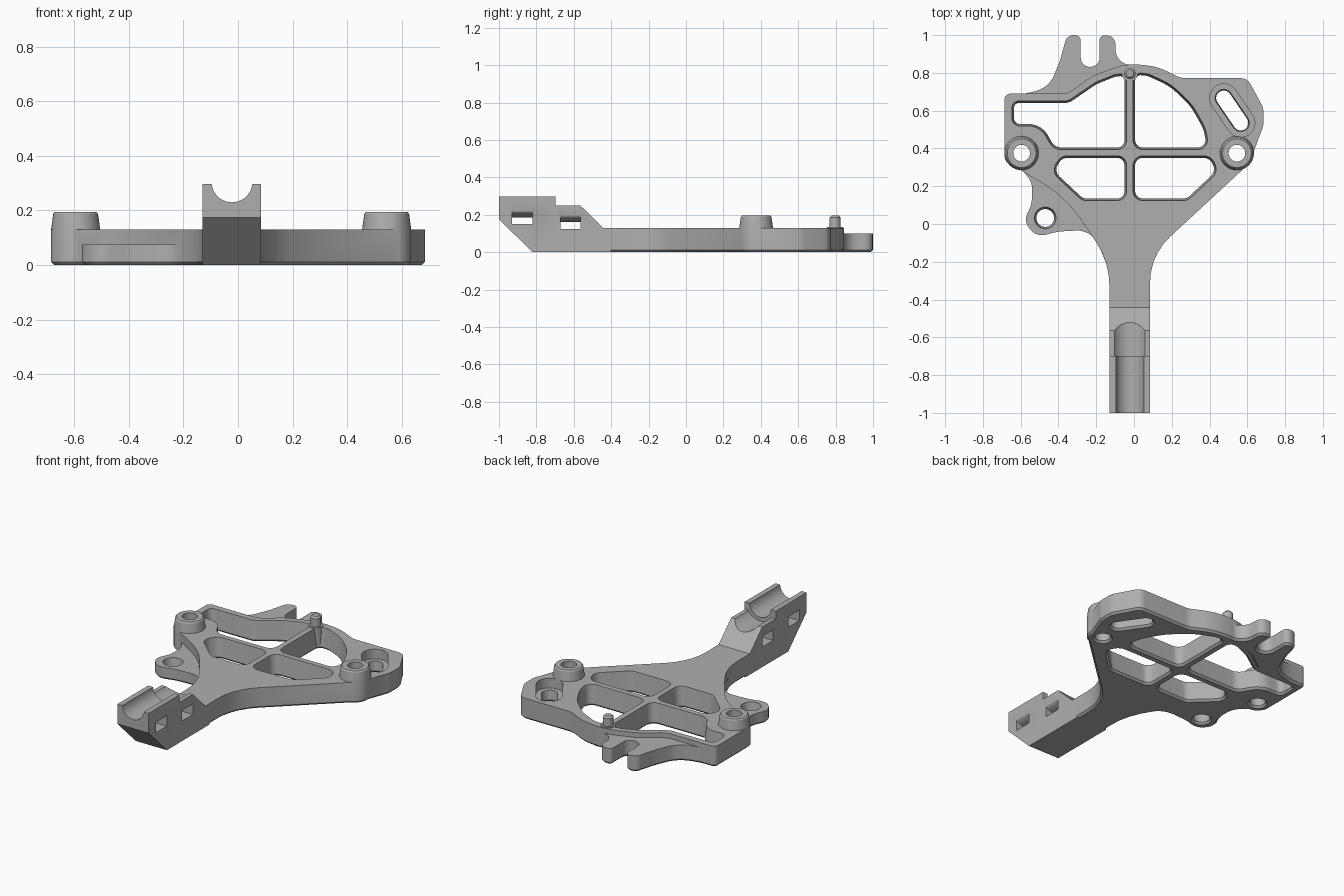
import bpy, bmesh, math
from mathutils import Vector

cube = bpy.data.objects.get("Cube")
if cube:
    bpy.data.objects.remove(cube, do_unlink=True)

grey = bpy.data.materials.new("plain_grey")
grey.use_nodes = True
grey.diffuse_color = (0.43, 0.43, 0.43, 1)
grey.node_tree.nodes["Principled BSDF"].inputs["Base Color"].default_value = (0.43, 0.43, 0.43, 1)

T = 0.13      # plate thickness
C = 0.012     # edge chamfer
MID = -0.022  # centre line of the arm


def rounded(corners):
    """Polygon from (x, y, radius) corners, each replaced by a tangent arc."""
    out, n = [], len(corners)
    for i, (x, y, r) in enumerate(corners):
        p = Vector((x, y))
        a = Vector(corners[i - 1][:2]) - p
        b = Vector(corners[(i + 1) % n][:2]) - p
        turn = math.pi - a.angle(b)
        if r == 0 or turn < 0.02:
            out.append(p)
            continue
        t = min(r * math.tan(turn / 2), 0.49 * a.length, 0.49 * b.length)
        r = t / math.tan(turn / 2)
        bis = (a.normalized() + b.normalized()).normalized()
        centre = p + bis * (r / math.cos(turn / 2))
        start = p + a.normalized() * t - centre
        sign = 1 if a.x * b.y - a.y * b.x < 0 else -1
        steps = max(3, int(turn / 0.14))
        for k in range(steps + 1):
            ang = sign * turn * k / steps
            c, s = math.cos(ang), math.sin(ang)
            out.append(centre + Vector((start.x * c - start.y * s, start.x * s + start.y * c)))
    return out


def circle(x, y, r, n=40):
    return [Vector((x + r * math.cos(math.tau * k / n), y + r * math.sin(math.tau * k / n)))
            for k in range(n)]


def stadium(p, q, r, n=14):
    a = math.atan2(q[1] - p[1], q[0] - p[0]) + math.pi / 2
    return [Vector((c[0] + r * math.cos(a + o + math.pi * k / n), c[1] + r * math.sin(a + o + math.pi * k / n)))
            for c, o in ((p, 0), (q, math.pi)) for k in range(n + 1)]


def offset(pts, d):
    area = sum(pts[i - 1].x * p.y - pts[i - 1].y * p.x for i, p in enumerate(pts))
    if area < 0:
        pts = pts[::-1]
    out = []
    for i, p in enumerate(pts):
        e1 = (p - pts[i - 1]).normalized()
        e2 = (pts[(i + 1) % len(pts)] - p).normalized()
        n1, n2 = Vector((e1.y, -e1.x)), Vector((e2.y, -e2.x))
        out.append(p + (n1 + n2) * (d / max(0.3, 1 + n1.dot(n2))))
    return out


def prism(name, pts, layers, place=lambda u, v, w: (u, v, w)):
    """Stack the outline through (height, offset) layers and cap both ends."""
    bm = bmesh.new()
    rings = [[bm.verts.new(place(p.x, p.y, w)) for p in offset(pts, d)] for w, d in layers]
    n = len(pts)
    for lo, hi in zip(rings, rings[1:]):
        for i in range(n):
            bm.faces.new((lo[i], lo[(i + 1) % n], hi[(i + 1) % n], hi[i]))
    bm.faces.new(rings[0])
    bm.faces.new(rings[-1])
    bmesh.ops.recalc_face_normals(bm, faces=bm.faces)
    mesh = bpy.data.meshes.new(name)
    bm.to_mesh(mesh)
    bm.free()
    mesh.materials.append(grey)
    ob = bpy.data.objects.new(name, mesh)
    bpy.context.collection.objects.link(ob)
    return ob


def combine(base, other, operation):
    mod = base.modifiers.new("combine", 'BOOLEAN')
    mod.operation, mod.solver, mod.object = operation, 'EXACT', other
    bpy.context.view_layer.objects.active = base
    bpy.ops.object.modifier_apply(modifier=mod.name)
    bpy.data.objects.remove(other, do_unlink=True)


def add(other):
    combine(body, other, 'UNION')


def cut(other):
    combine(body, other, 'DIFFERENCE')


def solid(top):
    return [(0, -C), (C, 0), (top, 0)]


def through(top):
    return [(-0.02, C), (0, C), (C, 0), (top + 0.01, C)]


# Main plate
body = prism("bracket_plate", rounded([
    (-0.13, -0.46, 0), (0.085, -0.46, 0), (0.085, -0.166, 0.38), (0.61, 0.32, 0.1),
    (0.685, 0.52, 0.08), (0.685, 0.615, 0.08), (0.6, 0.772, 0.06), (0.25, 0.772, 0.1),
    (0.12, 0.835, 0.3), (-0.04, 0.85, 0.3), (-0.22, 0.785, 0.2), (-0.35, 0.69, 0.1),
    (-0.685, 0.69, 0.03), (-0.685, 0.33, 0.05), (-0.6, 0.285, 0.1), (-0.36, 0.14, 0.6),
    (-0.13, -0.2, 0.43)]), solid(T))

# Four windows either side of the spine and cross rib
windows = [
    [(-0.05, 0.35, 0.04), (-0.38, 0.35, 0.05), (-0.425, 0.28, 0.05), (-0.27, 0.135, 0.05), (-0.05, 0.135, 0.04)],
    [(0.006, 0.35, 0.04), (0.4, 0.35, 0.05), (0.435, 0.28, 0.05), (0.28, 0.135, 0.05), (0.006, 0.135, 0.04)],
    [(0.006, 0.405, 0.04), (0.385, 0.405, 0.04), (0.37, 0.5, 0.2), (0.3, 0.625, 0.3), (0.19, 0.73, 0.3),
     (0.07, 0.785, 0.1), (0.006, 0.79, 0.03)],
    [(-0.05, 0.405, 0.04), (-0.05, 0.785, 0.03), (-0.1, 0.78, 0.1), (-0.2, 0.74, 0.2), (-0.345, 0.64, 0.08),
     (-0.635, 0.64, 0.025), (-0.635, 0.53, 0.03), (-0.49, 0.53, 0.12), (-0.42, 0.405, 0.06)]]
for w in windows:
    cut(prism("window_cutter", rounded(w), through(T)))

# Recessed adjusting slot
ends = ((0.475, 0.667), (0.565, 0.535))
cut(prism("slot_recess", stadium(*ends, 0.075), [(0.07, 0), (0.2, 0)]))
cut(prism("slot_cutter", stadium(*ends, 0.04), through(T)))

# Forked lug at the back
add(prism("forked_lug", rounded([
    (-0.6, 0.665, 0), (-0.6, 0.685, 0), (-0.45, 0.72, 0.2), (-0.39, 0.87, 0.3), (-0.355, 1.0, 0.1),
    (-0.282, 1.0, 0.03), (-0.282, 0.832, 0.05), (-0.182, 0.832, 0.05), (-0.182, 1.0, 0.025),
    (-0.1, 0.995, 0.07), (-0.095, 0.85, 0.15), (0.05, 0.835, 0), (-0.04, 0.815, 0),
    (-0.22, 0.765, 0), (-0.35, 0.665, 0)]), solid(0.1)))

# Low side lug with its screw hole
add(prism("side_lug", rounded([
    (-0.6, 0.3, 0), (-0.54, 0.22, 0.1), (-0.54, 0.1, 0.15), (-0.585, 0.02, 0.08), (-0.52, -0.07, 0.09),
    (-0.4, -0.04, 0.2), (-0.22, -0.03, 0.15), (-0.135, -0.24, 0.3), (-0.11, -0.24, 0),
    (-0.2, 0.06, 0), (-0.36, 0.2, 0)]), solid(0.075)))
cut(prism("lug_hole", circle(-0.47, 0.032, 0.047), through(0.075)))

# Tapered screw bosses
for x in (-0.595, 0.545):
    add(prism("screw_boss", circle(x, 0.375, 0.09), [(0, -C), (C, 0), (T, 0), (0.188, -0.008), (0.195, -0.014)]))
    cut(prism("boss_hole", circle(x, 0.375, 0.044), [(-0.02, C), (0, C), (C, 0), (0.3, 0)]))

# Locating pin at the end of the spine
add(prism("pin_base", circle(MID, 0.797, 0.042), [(0.01, 0), (T + 0.004, 0)]))
add(prism("locating_pin", circle(MID, 0.797, 0.03, 24), [(0.1, 0), (0.185, 0), (0.195, -0.01)]))

# Raised cradle at the end of the arm
side = [(-1, 0.175), (-0.82, 0), (-0.4, 0), (-0.4, T), (-0.442, T), (-0.565, 0.25),
        (-0.698, 0.25), (-0.698, 0.298), (-1, 0.298)]
add(prism("cradle_arm", [Vector(p) for p in side], [(-0.13, 0), (0.085, 0)], lambda u, v, w: (w, u, v)))


def along_y(u, v, w):
    return (u, w, v)


# Round channel, wider behind the step
cut(prism("channel_front", circle(MID, 0.305, 0.075), [(-1.1, 0), (-0.65, 0)], along_y))
cut(prism("channel_back", circle(MID, 0.305, 0.098), [(-0.698, 0), (-0.4, 0)], along_y))

# Arched strap tunnels under the channel
for y0, y1, z in ((-0.93, -0.822, 0.15), (-0.672, -0.565, 0.125)):
    arch = [(MID - 0.12, z), (MID + 0.12, z), (MID + 0.12, z + 0.085)]
    arch += [(MID + 0.11 * math.cos(a), z + 0.077 - 0.042 * math.sin(a))
             for a in (math.pi * k / 12 for k in range(13))]
    arch.append((MID - 0.12, z + 0.085))
    cut(prism("strap_tunnel", [Vector(p) for p in arch], [(y0, 0), (y1, 0)], along_y))

bpy.ops.object.select_all(action='DESELECT')
body.select_set(True)
bpy.context.view_layer.objects.active = body
bpy.ops.object.shade_smooth_by_angle(angle=math.radians(30))
